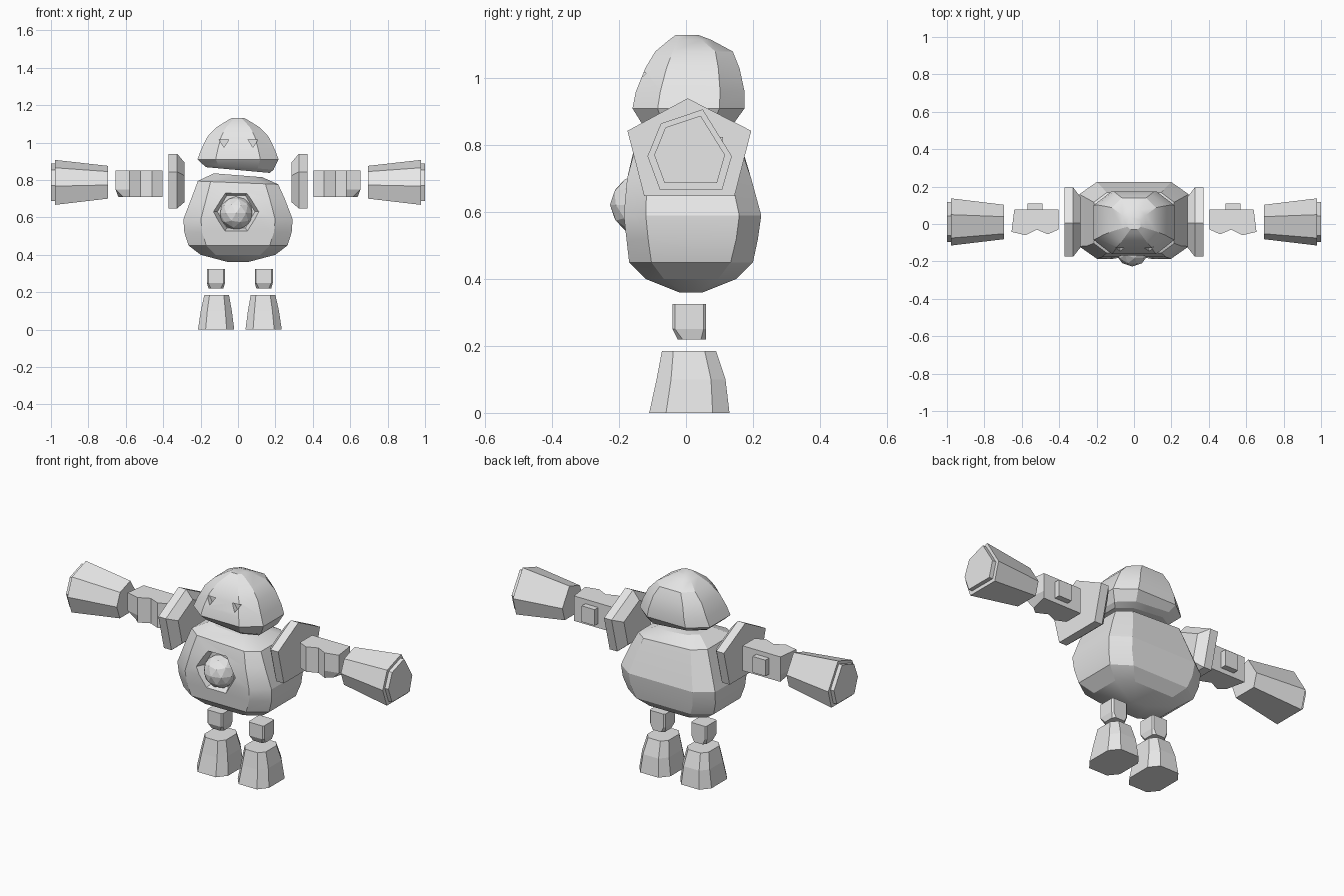
import bpy, bmesh, math

if "Cube" in bpy.data.objects:
    bpy.data.objects.remove(bpy.data.objects["Cube"])

grey = bpy.data.materials.new("stone grey")
grey.diffuse_color = (0.8, 0.8, 0.8, 1)
grey.use_nodes = True
grey.node_tree.nodes["Principled BSDF"].inputs["Base Color"].default_value = grey.diffuse_color


def loft(name, rings):
    """Skin a closed solid through rings with equal point counts."""
    bm = bmesh.new()
    vs = [[bm.verts.new(p) for p in ring] for ring in rings]
    n = len(rings[0])
    for a, b in zip(vs, vs[1:]):
        for i in range(n):
            j = (i + 1) % n
            bm.faces.new((a[i], a[j], b[j], b[i]))
    bm.faces.new(vs[0])
    bm.faces.new(vs[-1])
    bmesh.ops.recalc_face_normals(bm, faces=bm.faces)
    me = bpy.data.meshes.new(name)
    bm.to_mesh(me)
    bm.free()
    ob = bpy.data.objects.new(name, me)
    bpy.context.collection.objects.link(ob)
    me.materials.append(grey)
    return ob


def box_ring(z, hx, y0, y1, cx=0.0, c=0.35, tilt=0.0):
    """Rectangle with cut corners; tilt slopes it along x."""
    a, d = hx * c, (y1 - y0) * c / 2
    pts = [(-hx + a, y0), (hx - a, y0), (hx, y0 + d), (hx, y1 - d),
           (hx - a, y1), (-hx + a, y1), (-hx, y1 - d), (-hx, y0 + d)]
    return [(cx + x, y, z + tilt * x) for x, y in pts]


def cut(ob, cutter):
    m = ob.modifiers.new("cut", 'BOOLEAN')
    m.operation, m.solver, m.object = 'DIFFERENCE', 'EXACT', cutter
    bpy.context.view_layer.objects.active = ob
    bpy.ops.object.modifier_apply(modifier=m.name)
    bpy.data.objects.remove(cutter, do_unlink=True)


def smooth(ob, angle):
    bpy.ops.object.select_all(action='DESELECT')
    ob.select_set(True)
    bpy.context.view_layer.objects.active = ob
    bpy.ops.object.shade_smooth_by_angle(angle=math.radians(angle))


# Body with a hexagonal hollow in the belly
body = loft("body", [box_ring(z, hx, y0, y1, c=c, tilt=t) for z, hx, y0, y1, c, t in [
    (0.36, 0.05, -0.02, 0.05, 0.4, 0), (0.40, 0.20, -0.12, 0.15, 0.4, 0),
    (0.45, 0.265, -0.17, 0.20, 0.36, 0), (0.52, 0.287, -0.178, 0.215, 0.33, 0),
    (0.59, 0.292, -0.186, 0.225, 0.32, 0), (0.70, 0.25, -0.176, 0.195, 0.32, 0),
    (0.785, 0.215, -0.155, 0.168, 0.32, -0.04), (0.825, 0.13, -0.08, 0.10, 0.4, -0.08)]])


def hexagon(r, y):
    return [(-0.01 + r * math.cos(k * math.pi / 3), y,
             0.63 + r * math.sin(k * math.pi / 3)) for k in range(6)]


cut(body, loft("hollow_cutter", [hexagon(0.15, -0.24), hexagon(0.10, -0.14)]))
smooth(body, 22)

# Faceted belly gem
bpy.ops.mesh.primitive_ico_sphere_add(subdivisions=2, radius=0.09, location=(-0.01, -0.137, 0.622))
gem = bpy.context.object
gem.name = "belly_gem"
gem.data.materials.append(grey)

# Head with two triangular eye sockets
head = loft("head", [box_ring(z, hx, y0, y1, c=0.45, tilt=t) for z, hx, y0, y1, t in [
    (0.853, 0.17, -0.105, 0.105, -0.09), (0.87, 0.19, -0.13, 0.14, -0.08),
    (0.91, 0.217, -0.16, 0.175, 0), (0.96, 0.198, -0.15, 0.175, 0),
    (1.03, 0.165, -0.122, 0.16, 0), (1.08, 0.118, -0.092, 0.14, 0),
    (1.115, 0.062, -0.05, 0.075, 0), (1.13, 0.035, -0.03, 0.035, 0)]])
for x in (-0.075, 0.08):
    tri = [(x - 0.026, 1.016), (x + 0.026, 1.016), (x, 0.974)]
    cut(head, loft("eye_cutter", [[(px, y, pz) for px, pz in tri] for y in (-0.25, -0.115)]))
smooth(head, 22)

SHOULDER = [(0.005, 0.94), (-0.175, 0.843), (-0.125, 0.648), (0.145, 0.648), (0.195, 0.843)]
ARM = [(0.405, 0.078), (0.64, 0.078), (0.655, -0.042), (0.58, -0.06),
       (0.52, -0.03), (0.46, -0.055), (0.405, -0.03)]
ARM_LOW = [(0.405, 0.078), (0.64, 0.078), (0.615, -0.03)] + ARM[3:]
FIST = [(0.05, 0.907), (-0.075, 0.865), (-0.115, 0.767), (-0.078, 0.667),
        (0.108, 0.667), (0.137, 0.767)]


def scaled(profile, x, s, cy, cz):
    return [(x, cy + (y - cy) * s, cz + (z - cz) * s) for y, z in profile]


for side, sx in (("left", -1), ("right", 1)):
    # Pentagonal shoulder plate, narrower towards the body
    loft(side + "_shoulder", [scaled(SHOULDER, sx * x, s, 0.01, 0.77)
                              for x, s in ((0.285, 0.72), (0.325, 1), (0.372, 1))])
    # Upper arm with a block on its back
    loft(side + "_upper_arm", [[(sx * x, y, z) for x, y in p]
                               for p, z in ((ARM_LOW, 0.71), (ARM, 0.75), (ARM, 0.85))])
    loft(side + "_elbow_block", [[(sx * x, y, z) for x, y in
                                  ((0.49, 0.07), (0.57, 0.07), (0.57, 0.11), (0.49, 0.11))]
                                 for z in (0.735, 0.825)])
    # Flared forearm with a raised end plate
    loft(side + "_forearm", [scaled(FIST, sx * x, s, 0.01, 0.79)
                             for x, s in ((0.695, 0.73), (0.978, 1), (0.978, 0.84), (1.0, 0.84))])
    # Leg block, bevelled at the lower corners
    cx = 0.01 + sx * 0.128
    loft(side + "_leg", [box_ring(z, hx, y0, 0.06, cx, c) for z, hx, y0, c in
                         ((0.22, 0.040, -0.025, 0.35), (0.25, 0.048, -0.04, 0.15),
                          (0.325, 0.048, -0.04, 0.15))])
    # Tapered foot
    loft(side + "_foot", [box_ring(z, hx, y0, y1, 0.01 + sx * dx, 0.42) for z, hx, y0, y1, dx in
                          ((0, 0.097, -0.11, 0.13, 0.127), (0.10, 0.083, -0.088, 0.118, 0.126),
                           (0.185, 0.066, -0.072, 0.09, 0.124))])
